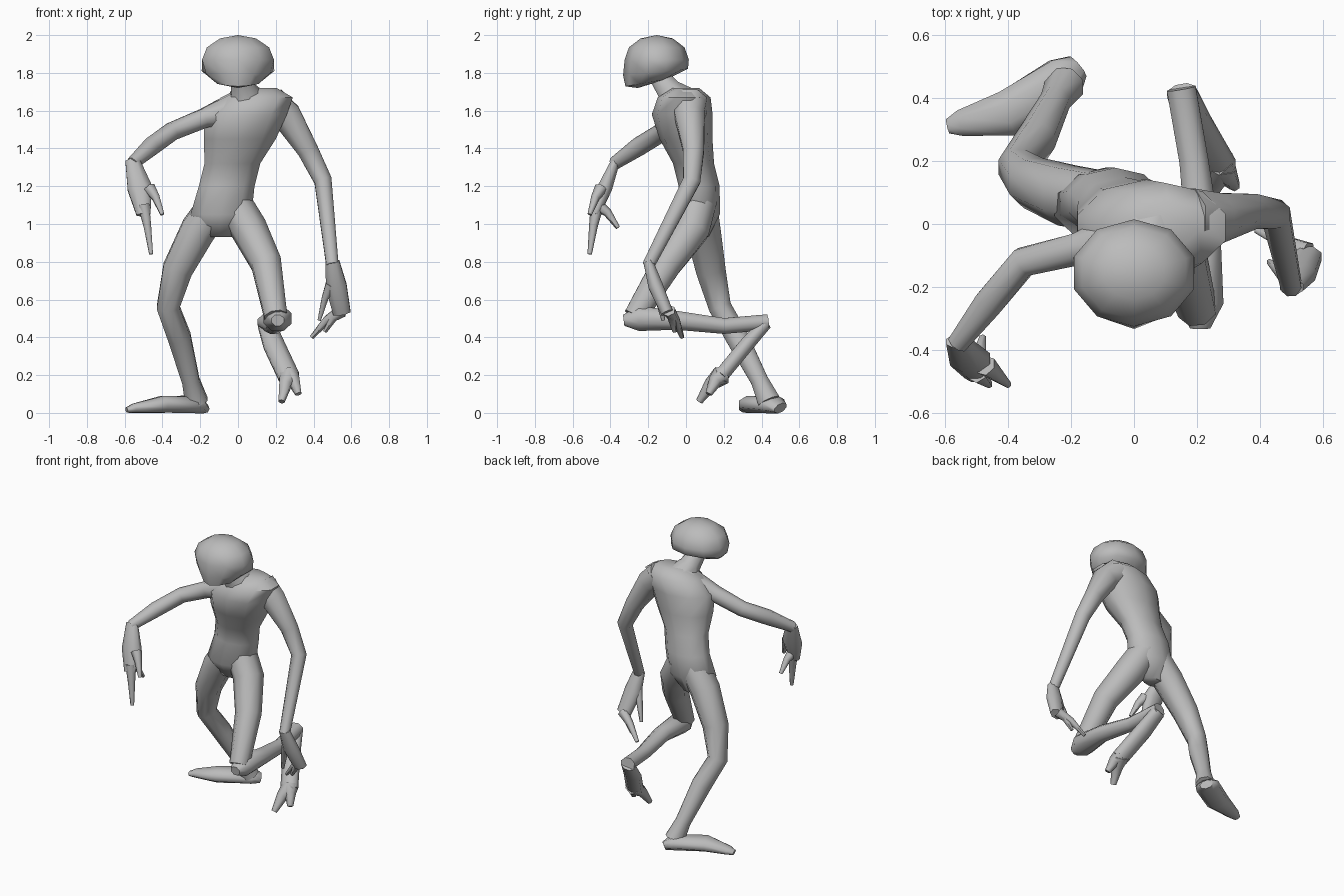
import bpy, bmesh, math
from mathutils import Vector

if "Cube" in bpy.data.objects:
    bpy.data.objects.remove(bpy.data.objects["Cube"], do_unlink=True)

X, Y, Z = Vector((1, 0, 0)), Vector((0, 1, 0)), Vector((0, 0, 1))

skin = bpy.data.materials.new("grey skin")
skin.use_nodes = True
skin.diffuse_color = (.5, .5, .5, 1)
skin.node_tree.nodes["Principled BSDF"].inputs["Base Color"].default_value = skin.diffuse_color


def finish(name, bm):
    """Turn the working mesh into a smooth shaded, coloured object."""
    bmesh.ops.recalc_face_normals(bm, faces=bm.faces)
    mesh = bpy.data.meshes.new(name)
    bm.to_mesh(mesh)
    bm.free()
    mesh.materials.append(skin)
    part = bpy.data.objects.new(name, mesh)
    bpy.context.collection.objects.link(part)
    bpy.ops.object.select_all(action="DESELECT")
    part.select_set(True)
    bpy.context.view_layer.objects.active = part
    bpy.ops.object.shade_smooth_by_angle(angle=math.radians(60))


def sample(values, fraction):
    """Read a list of sizes as a continuous taper from first to last."""
    position = fraction * (len(values) - 1)
    index = min(int(position), len(values) - 2)
    blend = position - index
    return values[index] * (1 - blend) + values[index + 1] * blend


def loft(name, joints, radii, flat=1, reference=X, sides=8, level=False):
    """Skin elliptical rings along a jointed path, tapering through radii."""
    joints = [Vector(joint) for joint in joints]
    last = len(joints) - 1
    bm = bmesh.new()
    rings = []
    for i, centre in enumerate(joints):
        into = (centre - joints[max(i - 1, 0)]).normalized()
        out = (joints[min(i + 1, last)] - centre).normalized()
        tangent = Z if level else (into + out).normalized()
        across = (reference - tangent * reference.dot(tangent)).normalized()
        depth = tangent.cross(across) * flat
        radius = sample(radii, i / last)
        ring = []
        for side in range(sides):
            angle = math.tau * (side + .5) / sides
            offset = across * math.cos(angle) + depth * math.sin(angle)
            ring.append(bm.verts.new(centre + offset * radius))
        rings.append(ring)
    for low, high in zip(rings, rings[1:]):
        for side in range(sides):
            bm.faces.new((low[side - 1], low[side], high[side], high[side - 1]))
    bm.faces.new(rings[0])
    bm.faces.new(rings[-1])
    finish(name, bm)


def digits(name, root, tips, thickness):
    """Fan tapered fingers or toes out of one root, each with a raised knuckle."""
    root = Vector(root)
    for number, tip in enumerate(tips):
        knuckle = root.lerp(Vector(tip), .5) + Z * .02
        loft(f"{name}_{number}", [root, knuckle, tip], (thickness, thickness / 3), sides=6)


# Head: a low sphere, flattened underneath, with a narrow chin drawn forward and down
bm = bmesh.new()
bmesh.ops.create_uvsphere(bm, u_segments=10, v_segments=6, radius=1)
for vert in bm.verts:
    drop = max(-vert.co.z, 0)
    spread = 1 + drop / 3
    vert.co.x *= .2 * (spread + drop * min(vert.co.y, 0))
    vert.co.y = vert.co.y * .17 * spread - .155 - drop ** 4 / 10
    vert.co.z = vert.co.z * .13 + 1.87 + drop * (vert.co.y + .155) / 5
finish("head", bm)

# Neck spreading into the shoulders, and torso
loft("neck", [(.05, -.03, 1.62), (.03, -.09, 1.71), (0, -.16, 1.8)], (.14, .07, .05))
loft("torso", [
    (-.1, .07, .93),
    (-.09, .06, 1.05),
    (-.06, .07, 1.2),
    (-.03, .04, 1.32),
    (.01, 0, 1.45),
    (.04, -.02, 1.58),
    (.1, -.01, 1.67),
    (.11, 0, 1.72),
], (.07, .17, .155, .155, .2, .23, .2, .1), flat=.7, sides=10, level=True)

# Right arm, raised out to the side
loft("right_arm", [
    (.02, -.03, 1.62),
    (-.18, -.08, 1.56),
    (-.35, -.12, 1.49),
    (-.46, -.25, 1.41),
    (-.56, -.38, 1.32),
], (.1, .055, .05, .05, .035), reference=Z)
loft("right_hand", [
    (-.56, -.37, 1.34),
    (-.52, -.43, 1.19),
    (-.5, -.48, 1.05),
], (.04, .07, .04), flat=.6)
digits("right_finger", (-.5, -.47, 1.1), [(-.46, -.51, .84), (-.48, -.36, .98)], .035)
digits("right_thumb", (-.47, -.45, 1.19), [(-.4, -.51, 1.05)], .035)

# Left arm, hanging
loft("left_arm", [
    (.17, .02, 1.64),
    (.26, .02, 1.57),
    (.37, .04, 1.39),
    (.45, .03, 1.23),
    (.5, -.2, .78),
], (.1, .085, .06, .05, .035))
loft("left_hand", [(.5, -.2, .8), (.52, -.16, .67), (.55, -.1, .53)], (.04, .06, .05), flat=.7)
digits("left_finger", (.55, -.09, .54), [(.39, -.02, .4), (.46, -.06, .43)], .035)
digits("left_thumb", (.49, -.17, .68), [(.43, -.12, .49)], .03)

# Right leg, carrying the weight
loft("right_leg", [
    (-.1, .07, 1.12),
    (-.21, .09, .97),
    (-.32, .13, .76),
    (-.37, .18, .56),
    (-.31, .27, .4),
    (-.25, .39, .17),
    (-.22, .44, .06),
], (.1, .1, .085, .065, .065, .05, .065))
loft("right_foot", [
    (-.18, .5, .025),
    (-.22, .46, .045),
    (-.4, .35, .045),
    (-.55, .32, .025),
    (-.59, .31, .015),
], (.045, .08, .08, .045, .025), flat=.6, reference=Y)

# Left leg, knee forward and shin folded back
loft("left_thigh", [
    (-.03, .07, 1.12),
    (.06, .03, .97),
    (.15, -.1, .79),
    (.2, -.27, .51),
], (.1, .1, .085, .065))
loft("left_shin", [
    (.21, -.33, .49),
    (.21, -.25, .5),
    (.22, -.05, .49),
    (.19, .2, .46),
    (.15, .43, .48),
], (.035, .08, .06, .05, .05), flat=.9)
loft("left_foot", [(.15, .42, .47), (.19, .32, .36), (.27, .18, .19)], (.05, .06, .06), flat=.7)
digits("left_toe", (.27, .19, .2), [(.32, .12, .1), (.23, .07, .06)], .055)
